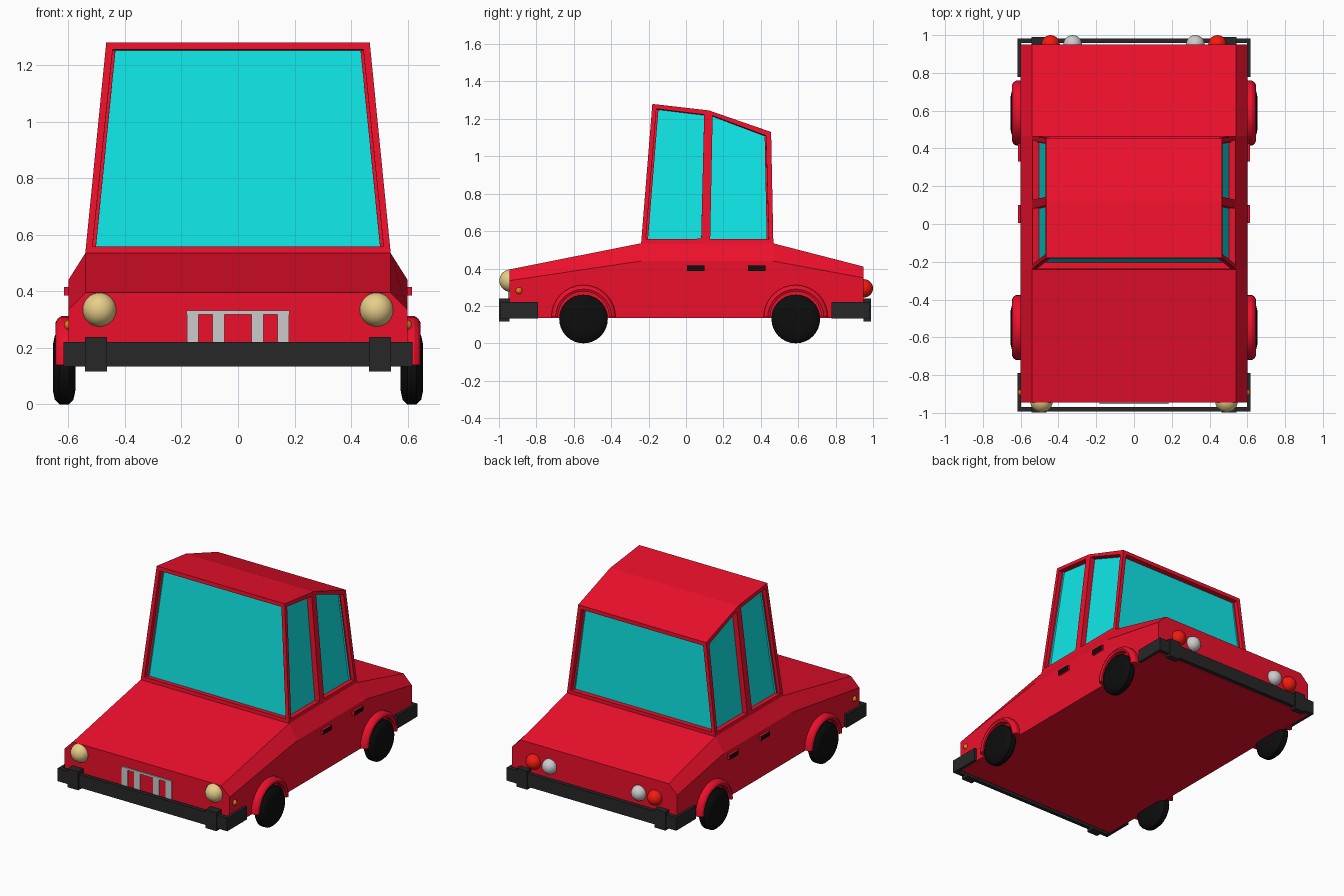
import bpy, bmesh, math
from mathutils import Vector

if "Cube" in bpy.data.objects:
    bpy.data.objects.remove(bpy.data.objects["Cube"])


def material(name, rgb):
    m = bpy.data.materials.new(name)
    m.diffuse_color = (*rgb, 1)
    m.use_nodes = True
    m.node_tree.nodes["Principled BSDF"].inputs["Base Color"].default_value = m.diffuse_color
    return m


RED = material("red_paint", (0.85, 0.005, 0.025))
GLASS = material("cyan_glass", (0.005, 0.8, 0.8))
RUBBER = material("black_rubber", (0.004, 0.004, 0.004))
BUMPER = material("bumper_black", (0.02, 0.02, 0.02))
LAMP = material("headlight_yellow", (0.8, 0.62, 0.25))
TAIL = material("tail_red", (0.9, 0.01, 0.005))
AMBER = material("amber", (0.8, 0.2, 0.01))


def finish(bm, name, mats=(), smooth=None):
    bmesh.ops.recalc_face_normals(bm, faces=bm.faces)
    me = bpy.data.meshes.new(name)
    bm.to_mesh(me)
    bm.free()
    ob = bpy.data.objects.new(name, me)
    bpy.context.collection.objects.link(ob)
    for m in mats:
        me.materials.append(m)
    if smooth:
        bpy.ops.object.select_all(action='DESELECT')
        ob.select_set(True)
        bpy.context.view_layer.objects.active = ob
        bpy.ops.object.shade_smooth_by_angle(angle=math.radians(smooth))
    return ob


def loft(name, rings, mats, smooth=None):
    """Skin closed rings of points and cap both ends."""
    bm = bmesh.new()
    vs = [[bm.verts.new(p) for p in r] for r in rings]
    n = len(vs[0])
    for a, b in zip(vs, vs[1:]):
        for i in range(n):
            j = (i + 1) % n
            bm.faces.new((a[i], a[j], b[j], b[i]))
    bm.faces.new(vs[0])
    bm.faces.new(vs[-1])
    return finish(bm, name, mats, smooth)


def box(name, x, y, z, mats=()):
    rings = [[(x[0], y[0], h), (x[1], y[0], h), (x[1], y[1], h), (x[0], y[1], h)] for h in z]
    return loft(name, rings, mats)


def ball(name, loc, r, mats=()):
    bm = bmesh.new()
    bmesh.ops.create_uvsphere(bm, u_segments=24, v_segments=14, radius=r)
    bmesh.ops.translate(bm, verts=bm.verts, vec=loc)
    return finish(bm, name, mats, 60)


# Lower body: y station, shoulder height, top height
stations = [(-0.945, 0.335, 0.395), (-0.24, 0.44, 0.535), (0.465, 0.44, 0.535), (0.95, 0.35, 0.41)]
loft("body", [[(-0.6, y, 0.135), (0.6, y, 0.135), (0.6, y, s), (0.54, y, t), (-0.54, y, t), (-0.6, y, s)]
              for y, s, t in stations], [RED])

# Cabin with recessed windows
outline = [(-0.24, 0.535), (0.105, 0.535), (0.467, 0.535), (0.455, 1.13), (0.123, 1.245), (-0.18, 1.28)]
bm = bmesh.new()
L, R = [[bm.verts.new((s * (0.54 if z < 0.6 else 0.466), y, z)) for y, z in outline] for s in (-1, 1)]
windows = [bm.faces.new((L[0], R[0], R[5], L[5])), bm.faces.new((L[2], R[2], R[3], L[3]))]
for S in (L, R):
    windows += [bm.faces.new((S[0], S[1], S[4], S[5])), bm.faces.new((S[1], S[2], S[3], S[4]))]
for i, j in ((0, 1), (1, 2), (3, 4), (4, 5)):
    bm.faces.new((L[i], L[j], R[j], R[i]))
bmesh.ops.recalc_face_normals(bm, faces=bm.faces)
bmesh.ops.inset_individual(bm, faces=windows, thickness=0.034)
panes = bmesh.ops.extrude_discrete_faces(bm, faces=windows)["faces"]
for f in panes:
    f.normal_update()
    push = -0.035 * Vector(f.normal)
    for v in f.verts:
        v.co += push
    f.material_index = 1
finish(bm, "cabin", [RED, GLASS])

# Wheels and wheel-arch flares
tyre = [(-0.04, 0.03), (-0.04, 0.08), (-0.033, 0.113), (-0.016, 0.13),
        (0.016, 0.13), (0.033, 0.113), (0.04, 0.08), (0.04, 0.03)]
flare = [(0.58, 0.137), (0.638, 0.137), (0.645, 0.15), (0.638, 0.163), (0.625, 0.172), (0.58, 0.172)]
for s, side in ((-1, "left"), (1, "right")):
    for y, end in ((-0.548, "front"), (0.587, "rear")):
        angles = [math.tau * i / 32 for i in range(32)]
        loft(f"{end}_{side}_wheel", [[(s * 0.615 + x, y + r * math.cos(a), 0.13 + r * math.sin(a))
                                      for a in angles] for x, r in tyre], [RUBBER], 40)
        arc = [math.pi * i / 16 for i in range(17)]
        loft(f"{end}_{side}_arch", [[(s * x, y + r * math.cos(a), 0.14 + r * math.sin(a))
                                     for x, r in flare] for a in arc], [RED], 25)

# Door handles: red blocks with a black outer face
for s, side in ((-1, "left"), (1, "right")):
    for y, end in ((0.053, "front"), (0.378, "rear")):
        h = box(f"{end}_{side}_handle", (s * 0.6 - 0.015, s * 0.6 + 0.015), (y - 0.047, y + 0.047),
                (0.386, 0.416), [RED, RUBBER])
        for p in h.data.polygons:
            p.material_index = int(p.normal.x * s > 0.5)

# Wrap-around bumpers with overriders
for d, end, tip, back, face in ((-1, "front", 0.993, 0.79, 0.945), (1, "rear", 0.983, 0.778, 0.95)):
    t = 0.025
    u = [(-0.617, back), (-0.617, tip), (0.617, tip), (0.617, back),
         (0.597, back), (0.597, tip - t), (-0.597, tip - t), (-0.597, back)]
    loft(f"{end}_bumper", [[(x, d * y, z) for x, y in u] for z in (0.134, 0.22)], [BUMPER])
    for s, side in ((-1, "left"), (1, "right")):
        box(f"{end}_{side}_overrider", (s * 0.503 - 0.039, s * 0.503 + 0.039),
            sorted((d * face, d * (tip + 0.006))), (0.117, 0.239), [BUMPER])

# Lamps
for s, side in ((-1, "left"), (1, "right")):
    ball(f"{side}_headlight", (s * 0.49, -0.938, 0.335), 0.06, [LAMP])
    ball(f"{side}_tail_light", (s * 0.442, 0.951, 0.294), 0.049, [TAIL])
    ball(f"{side}_reverse_light", (s * 0.325, 0.951, 0.294), 0.049)
    ball(f"{side}_indicator", (s * 0.597, -0.893, 0.281), 0.018, [AMBER])

# Grille
box("grille_top_bar", (-0.182, 0.182), (-0.953, -0.94), (0.318, 0.332))
for i, x in enumerate((-0.16, -0.069, 0.069, 0.16)):
    box(f"grille_bar_{i + 1}", (x - 0.021, x + 0.021), (-0.951, -0.94), (0.2, 0.32))
